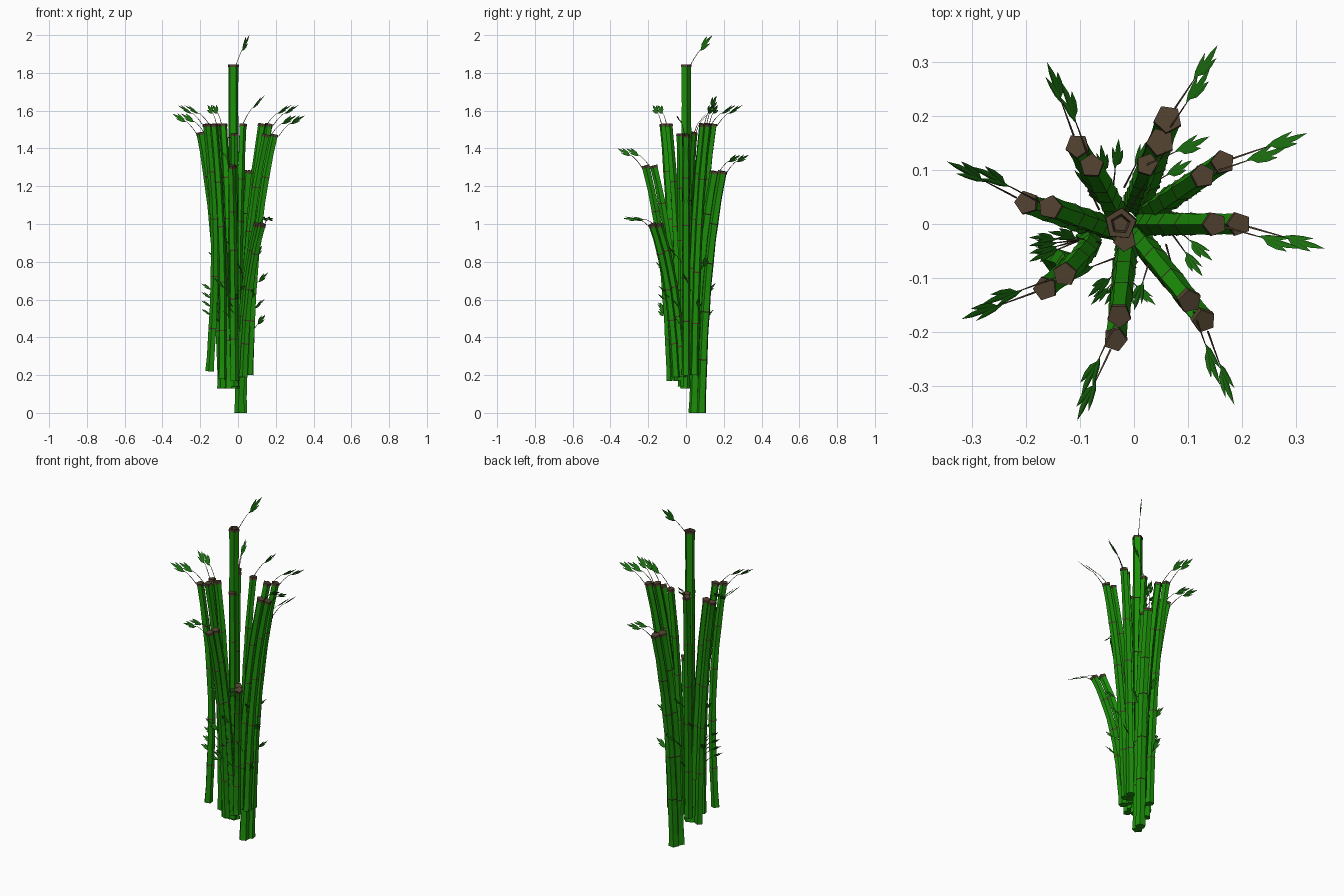
import bpy, bmesh, math, random
from mathutils import Vector as V, Matrix

if "Cube" in bpy.data.objects:
    bpy.data.objects.remove(bpy.data.objects["Cube"])

random.seed(4)
UP = V((0, 0, 1))


def material(name, rgb):
    m = bpy.data.materials.new(name)
    m.diffuse_color = (*rgb, 1)
    m.use_nodes = True
    m.node_tree.nodes["Principled BSDF"].inputs["Base Color"].default_value = m.diffuse_color
    return m


GREEN = material("cane green", (0.012, 0.28, 0.003))
LEAF = material("leaf green", (0.011, 0.155, 0.005))
BROWN = material("cut brown", (0.08, 0.053, 0.029))
NODE = material("node brown", (0.08, 0.04, 0.03))
SIDES = 5


def finish(bm, name, mats):
    me = bpy.data.meshes.new(name)
    bm.to_mesh(me)
    bm.free()
    for m in mats:
        me.materials.append(m)
    ob = bpy.data.objects.new(name, me)
    bpy.context.collection.objects.link(ob)


def ring(bm, p, tangent, r, sides, turn=0.0):
    u = V((0, 1, 0)).cross(tangent).normalized()
    w = tangent.cross(u)
    return [bm.verts.new(p + r * (math.cos(a) * u + math.sin(a) * w))
            for a in (turn + math.tau * i / sides for i in range(sides))]


def bridge(bm, a, b, mat):
    n = len(a)
    for i in range(n):
        f = bm.faces.new((a[i], a[(i + 1) % n], b[(i + 1) % n], b[i]))
        f.material_index = mat


def cane(name, base, top, r, bulge=0.0, nodes=5, hollow=False):
    """Curved cane: waisted internodes, thin node bands and a brown cut top."""
    length = top.z - base.z
    turn = random.uniform(0, math.tau)

    def at(t):
        p = base.lerp(top, 0.35 * t + 0.65 * max(t, 0) ** 2.9)
        p.z = base.z + length * t
        p.x += bulge * math.sin(math.pi * t)
        return p

    def tangent(t):
        return (at(t + 0.01) - at(t - 0.01)).normalized()

    # profile along the cane: height, radius factor, material of the band below
    band, lip = 0.003 / length, 0.014 / length
    prof = [(0, 1.08, 0), (0.06, 0.95, 0)]
    for i in range(1, nodes):
        t = i / nodes + random.uniform(-0.03, 0.03)
        prof += [(t - band, 1, 0), (t, 1.05, 1), (t + band, 1, 1), (t + 0.5 / nodes, 0.92, 0)]
    prof += [(1 - lip, 0.98, 0), (1 - lip, 1.08, 2), (1, 1.06, 2)]

    bm = bmesh.new()
    prev = None
    for t, k, mat in prof:
        cur = ring(bm, at(t), tangent(t), r * k * (1.05 - 0.08 * t), SIDES, turn)
        if prev:
            bridge(bm, prev, cur, mat)
        else:
            bm.faces.new(cur[::-1])
        prev = cur
    for k, drop in ((0.65, 0), (0.5, 0.02)) if hollow else ():
        cur = ring(bm, at(1) - tangent(1) * drop, tangent(1), r * k, SIDES, turn)
        bridge(bm, prev, cur, 2)
        prev = cur
    bm.faces.new(prev).material_index = 2
    finish(bm, name, (GREEN, NODE, BROWN))


def leaf(bm, p, d, side, length, width):
    """Slender pointed leaf folded slightly along the midrib."""
    n = d.cross(side).normalized()
    root, tip = bm.verts.new(p), bm.verts.new(p + d * length)
    for s in (1, -1):
        edge = [bm.verts.new(p + d * length * t + (side * s * k + n * 0.12) * width)
                for t, k in ((0.3, 0.5), (0.65, 0.42))]
        bm.faces.new([root, *edge, tip][::s]).material_index = 1


def sprig(name, start, tip, lift=0.02, upright=False):
    """Thin arched twig ending in a fork of three leaves."""
    mid = start.lerp(tip, 0.38) + UP * lift
    d = (tip - mid).normalized()
    fork = mid.lerp(tip, 0.12)
    bm = bmesh.new()
    prev = None
    pts = [start, start.lerp(mid, 0.5) + UP * lift * 0.2, mid, fork]
    for i, p in enumerate(pts):
        t = (pts[min(i + 1, 3)] - pts[max(i - 1, 0)]).normalized()
        cur = ring(bm, p, t, 0.0022 - 0.0004 * i, 3)
        if prev:
            bridge(bm, prev, cur, 0)
        prev = cur
    flat = d.cross(UP).normalized()
    up = flat.cross(d).normalized()
    side = up if upright else (flat + 0.9 * up).normalized()
    size = (tip - fork).length
    w = 0.11 * size + 0.005
    leaf(bm, fork + d * size * 0.2, d, side, size * 0.8, w)
    for s, k, along in ((1, 0.72, 0.08), (-1, 0.7, -0.05)):
        leaf(bm, fork + d * along * size, (d + side * s * 0.27).normalized(),
             (side - d * s * 0.27).normalized(), size * k, w)
    finish(bm, name, (BROWN, LEAF))


def outward(p, twist=-16):
    """Level direction away from the middle, swung round a little."""
    return Matrix.Rotation(math.radians(twist), 3, 'Z') @ V((p.x, p.y, 0)).normalized()


# tall middle cane and two shorter ones beside it
top = V((-.025, 0, 1.845))
cane("middle_cane", V((-.025, 0, .13)), top, .029, hollow=True)
sprig("middle_sprig", top + V((.012, .02, -.01)), V((.06, .14, 2)), .012, True)
top = V((.025, .11, 1.53))
cane("back_inner_cane", V((0, .04, .18)), top, .021)
sprig("back_inner_sprig", top, V((.14, .162, 1.68)))
cane("front_inner_cane", V((-.02, -.02, .14)), V((-.017, -.03, 1.48)), .021)

# leaning canes in pairs: base and top of the outer one
PAIRS = {
    "back": ((.022, .08, 0), (.063, .195, 1.28)),
    "back_right": ((.062, .045, .2), (.165, .115, 1.53)),
    "right": ((.06, 0, .2), (.195, 0, 1.475)),
    "front_right": ((.03, -.055, .19), (.13, -.18, 1)),
    "front": ((-.02, -.08, .17), (-.035, -.215, 1.31)),
    "front_left": ((-.148, -.065, .22), (-.165, -.12, 1.53)),
    "left": ((-.085, 0, .13), (-.2, .04, 1.485)),
    "back_left": ((-.06, .06, .18), (-.105, .145, 1.53)),
}
for name, (base, top) in PAIRS.items():
    base, top = V(base), V(top)
    r = .026 if name == "back" else .022
    for part, shift in (("outer", 0), ("inner", -.045)):
        step = outward(top, 0) * shift
        b, t = base + step * .9, top + step
        bulge = 0
        if name == "front_left":
            # only the outer one of this pair stands apart from the clump
            bulge = .03 if part == "outer" else .01
            b = b if part == "outer" else V((-.085, -.03, .18))
        cane(f"{name}_{part}_cane", b, t, r, bulge)
        way = outward(top)
        rise = min(.1, .2 * (top.z - .85))
        sprig(f"{name}_{part}_sprig", t + way * r * .9 - UP * .01, t + way * .165 + UP * rise)

# small sprigs spiralling up round the lower canes
for i in range(16):
    way = Matrix.Rotation(i * 2.4, 3, 'Z') @ V((1, 0, 0))
    z = .42 + .028 * i
    sprig(f"side_sprig_{i + 1}", way * .07 + UP * z,
          outward(way, -25) * .16 + UP * (z + .1), .006)

# fuller tufts on the left and front
for i in range(4):
    z = .48 + .045 * i
    sprig(f"left_tuft_{i + 1}", V((-.1, -.03, z)), V((-.195, -.07 + .015 * i, z + .07)), .01)
    sprig(f"front_tuft_{i + 1}", V((-.02, -.09, z)),
          V((-.08 + .04 * i, -.15, z + .06)), .01)
